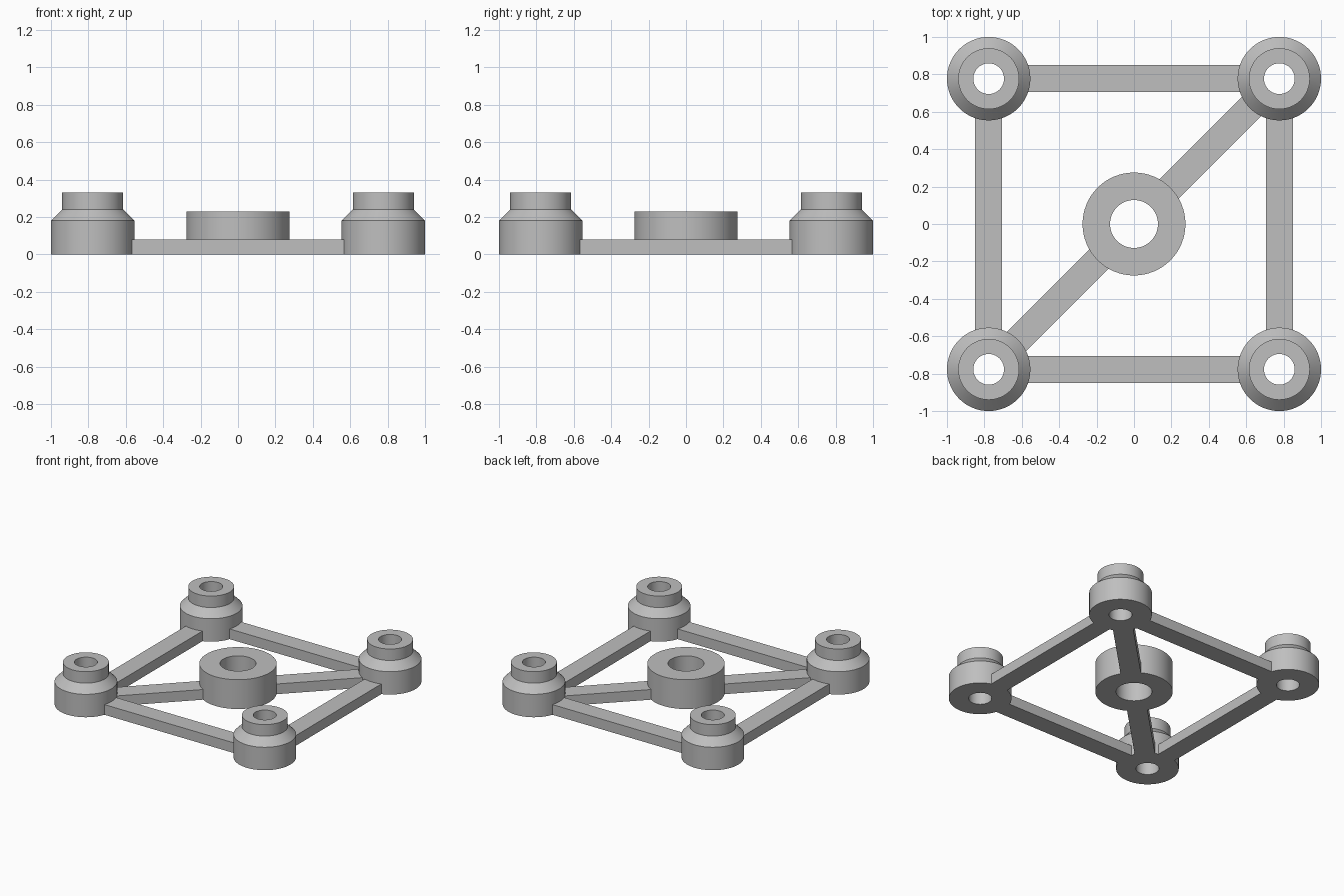
import bpy
import bmesh
import math
from mathutils import Matrix, Vector

cube = bpy.data.objects.get("Cube")
if cube:
    bpy.data.objects.remove(cube, do_unlink=True)

GREY = (0.52, 0.52, 0.52, 1)
grey = bpy.data.materials.new("plain grey")
grey.use_nodes = True
grey.diffuse_color = GREY
grey.node_tree.nodes["Principled BSDF"].inputs["Base Color"].default_value = GREY

SEGMENTS = 64
POST = 0.777         # post centre offset on x and y
POST_RADIUS = 0.223
BAR_WIDTH = 0.145
BAR_HEIGHT = 0.08


def add_object(name, bm):
    bmesh.ops.recalc_face_normals(bm, faces=bm.faces)
    mesh = bpy.data.meshes.new(name)
    bm.to_mesh(mesh)
    bm.free()
    mesh.materials.append(grey)
    obj = bpy.data.objects.new(name, mesh)
    bpy.context.collection.objects.link(obj)
    return obj


def lathe(name, profile, x=0, y=0):
    """Revolve a closed (radius, height) profile around a vertical axis."""
    bm = bmesh.new()
    verts = [bm.verts.new((r, 0, z)) for r, z in profile]
    edges = [bm.edges.new((verts[i - 1], verts[i])) for i in range(len(verts))]
    bmesh.ops.spin(bm, geom=verts + edges, cent=(0, 0, 0), axis=(0, 0, 1),
                   angle=math.tau, steps=SEGMENTS, use_merge=True)
    bmesh.ops.remove_doubles(bm, verts=bm.verts, dist=0.0001)
    obj = add_object(name, bm)
    obj.location = (x, y, 0)
    bpy.ops.object.select_all(action="DESELECT")
    obj.select_set(True)
    bpy.context.view_layer.objects.active = obj
    bpy.ops.object.shade_smooth_by_angle(angle=math.radians(25))


def bar(name, start, end, start_gap, end_gap):
    """Flat bar between two centres, stopping just inside the round walls."""
    a, b = Vector(start), Vector(end)
    along = (b - a).normalized()
    a, b = a + along * start_gap, b - along * end_gap
    mid = (a + b) / 2
    bm = bmesh.new()
    bmesh.ops.create_cube(bm, size=1, matrix=Matrix.Diagonal(
        ((b - a).length, BAR_WIDTH, BAR_HEIGHT, 1)))
    obj = add_object(name, bm)
    obj.location = (mid.x, mid.y, BAR_HEIGHT / 2)
    obj.rotation_euler.z = math.atan2(along.y, along.x)


# Stepped corner posts with through holes
post_profile = [(0.082, 0), (POST_RADIUS, 0), (POST_RADIUS, 0.18),
                (0.163, 0.24), (0.163, 0.33), (0.082, 0.33)]
for side, sx in (("right", -1), ("left", 1)):
    for end, sy in (("front", -1), ("back", 1)):
        lathe(f"{end}_{side}_post", post_profile, sx * POST, sy * POST)

# Central ring
lathe("central_ring", [(0.128, 0), (0.275, 0), (0.275, 0.23), (0.128, 0.23)])

# Outer frame bars
POST_GAP, RING_GAP = 0.205, 0.26
for name, s in (("front", -1), ("back", 1)):
    bar(f"{name}_bar", (-POST, s * POST), (POST, s * POST), POST_GAP, POST_GAP)
for name, s in (("right", -1), ("left", 1)):
    bar(f"{name}_bar", (s * POST, -POST), (s * POST, POST), POST_GAP, POST_GAP)

# Diagonal bars from the ring to two opposite posts
for name, s in (("front_right", -1), ("back_left", 1)):
    bar(f"{name}_diagonal_bar", (0, 0), (s * POST, s * POST), RING_GAP, POST_GAP)
